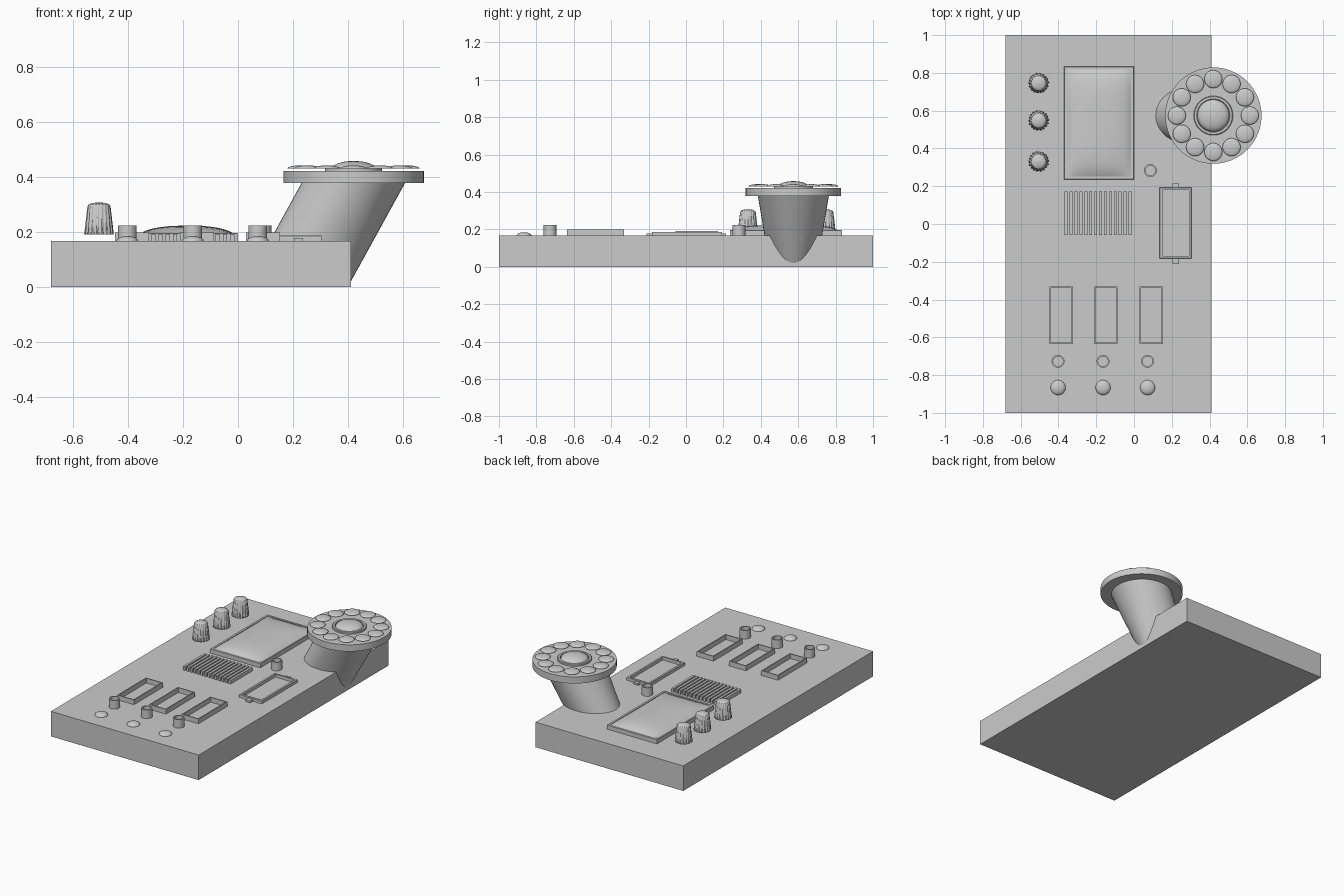
import bpy, bmesh
from math import sin, cos, pi, radians

if "Cube" in bpy.data.objects:
    bpy.data.objects.remove(bpy.data.objects["Cube"])

TOP = 0.167  # height of the console's upper face


def make(name, verts, faces, smooth=True):
    me = bpy.data.meshes.new(name)
    me.from_pydata(verts, [], faces)
    bm = bmesh.new()
    bm.from_mesh(me)
    bmesh.ops.recalc_face_normals(bm, faces=bm.faces)
    bm.to_mesh(me)
    bm.free()
    ob = bpy.data.objects.new(name, me)
    bpy.context.collection.objects.link(ob)
    if smooth:
        bpy.ops.object.select_all(action='DESELECT')
        ob.select_set(True)
        bpy.context.view_layer.objects.active = ob
        bpy.ops.object.shade_smooth_by_angle(angle=radians(35))
    return ob


def box(name, x0, x1, y0, y1, z0, z1):
    v = [(x, y, z) for x in (x0, x1) for y in (y0, y1) for z in (z0, z1)]
    f = [(0, 1, 3, 2), (4, 6, 7, 5), (0, 4, 5, 1), (2, 3, 7, 6), (0, 2, 6, 4), (1, 5, 7, 3)]
    return make(name, v, f, False)


def rings(name, loops, closed=False, smooth=True):
    """Skin equal-length loops; cap the ends, or join last to first."""
    n, m = len(loops[0]), len(loops)
    v = [p for l in loops for p in l]
    f = [(i*n+j, i*n+(j+1) % n, (i+1) % m*n+(j+1) % n, (i+1) % m*n+j)
         for i in range(m if closed else m-1) for j in range(n)]
    if not closed:
        f += [tuple(range(n)), tuple(range((m-1)*n, m*n))]
    return make(name, v, f, smooth)


def circle(x, y, z, rx, ry=None, n=32):
    ry = ry or rx
    return [(x+rx*cos(2*pi*i/n), y+ry*sin(2*pi*i/n), z) for i in range(n)]


def lathe(name, x, y, profile, n=32, closed=False):
    return rings(name, [circle(x, y, z, r, n=n) for r, z in profile], closed)


def dome(name, x, y, r, z0, h, n=32):
    return lathe(name, x, y, [(r*cos(a*pi/16)+0.0005, z0+h*sin(a*pi/16)) for a in range(9)], n)


def frame(name, x0, x1, y0, y1, z0, z1, w, chamfer=0):
    def rect(d, z):
        return [(x0+d, y0+d, z), (x1-d, y0+d, z), (x1-d, y1-d, z), (x0+d, y1-d, z)]
    return rings(name, [rect(0, z0), rect(0, z1-chamfer), rect(chamfer, z1), rect(w, z1), rect(w, z0)]
                 if chamfer else [rect(0, z0), rect(0, z1), rect(w, z1), rect(w, z0)], True, False)


# Console slab
box("console_base", -0.68, 0.41, -1, 1, 0, TOP)

# Leaning column, overhanging the right side of the slab
CX, CY = 0.42, 0.574
sections = [(0.0, 0.125), (0.08, 0.138), (TOP, 0.154), (0.28, 0.173), (0.38, 0.19)]
rings("leaning_column", [circle(CX-0.55*(0.38-z), CY, z, 0.188, ry, 48) for z, ry in sections])

# Dial plate with its ring, hub and twelve floating buttons
lathe("dial_plate", CX, CY, [(0.255, 0.378), (0.255, 0.422)], 64)
lathe("dial_ring", CX, CY, [(0.104, 0.42), (0.104, 0.431), (0.100, 0.434), (0.088, 0.434), (0.085, 0.42)], 48, True)
dome("dial_hub", CX, CY, 0.084, 0.425, 0.033, 48)
for k in range(12):
    a = k*pi/6
    dome(f"dial_button_{k+1}", CX+0.193*cos(a), CY+0.193*sin(a), 0.047, 0.43, 0.012)

# Ribbed tapered knobs
for k, y in enumerate((0.746, 0.548, 0.331)):
    loops = []
    for r, z, rib in ((0.054, 0.19, 0.004), (0.042, 0.293, 0.003), (0.038, 0.299, 0),
                      (0.025, 0.305, 0), (0.001, 0.308, 0)):
        n = 72
        loops.append([(-0.505+(r-rib*(j % 4 > 1))*cos(2*pi*j/n),
                       y+(r-rib*(j % 4 > 1))*sin(2*pi*j/n), z) for j in range(n)])
    rings(f"knob_{k+1}", loops)

# Screen: rim and bulging glass
frame("screen_rim", -0.37, 0.0, 0.235, 0.834, TOP, 0.197, 0.016, 0.003)
N = 20
us = [-1+2*i/N for i in range(N+1)]
verts = [(-0.185+0.17*u, 0.5345+0.284*v,
          0.193+0.03*(1-abs(u)**2.5)**0.7*(1-abs(v)**4)**0.7) for u in us for v in us]
faces = [(i*(N+1)+j, (i+1)*(N+1)+j, (i+1)*(N+1)+j+1, i*(N+1)+j+1) for i in range(N) for j in range(N)]
make("screen_glass", verts, faces)

# Speaker grille bars
for k in range(14):
    x = -0.367+k*0.0260
    box(f"grille_bar_{k+1}", x, x+0.0155, -0.057, 0.172, TOP, 0.192)

# Meter frame with an inner step and end tabs
frame("meter_frame", 0.136, 0.304, -0.183, 0.193, TOP, 0.187, 0.014, 0.002)
for side, y in (("front", -0.197), ("back", 0.2)):
    box(f"meter_tab_{side}", 0.203, 0.237, y-0.014, y+0.014, TOP, 0.179)

# Row of label trays, each with a hollow post and a button
for k, x in enumerate((-0.385, -0.149, 0.091)):
    frame(f"label_tray_{k+1}", x-0.062, x+0.062, -0.635, -0.331, TOP, 0.199, 0.007)
posts = [(-0.402, -0.727), (-0.164, -0.727), (0.072, -0.727), (0.087, 0.283)]
for k, (x, y) in enumerate(posts):
    lathe(f"post_{k+1}", x, y, [(0.034, TOP), (0.034, 0.224), (0.026, 0.224), (0.026, TOP)], 32, True)
for k, (x, y) in enumerate(posts[:3]):
    dome(f"push_button_{k+1}", x, -0.866, 0.039, TOP, 0.018)
